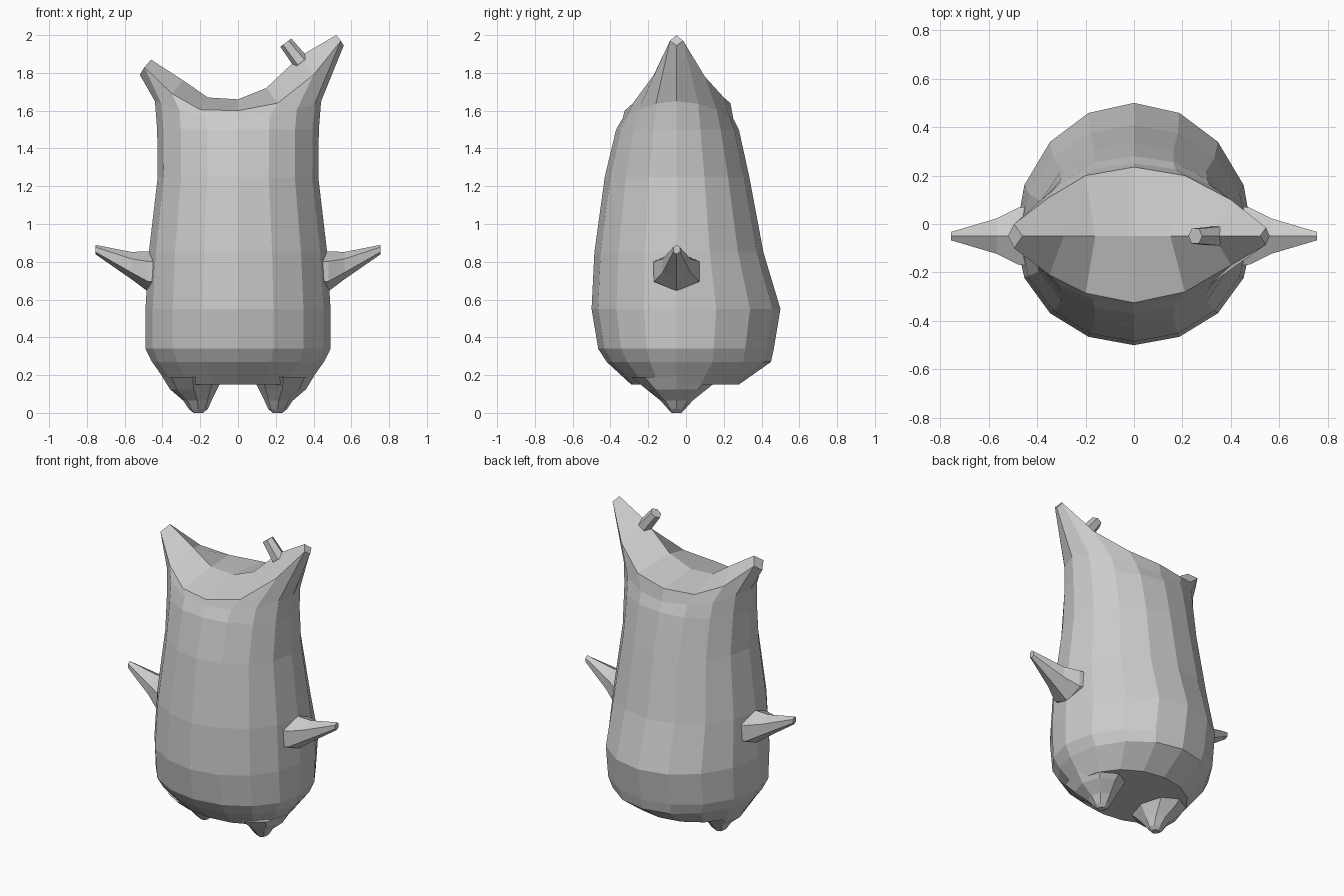
import bpy, bmesh
from math import cos, sin, pi
from mathutils import Vector

if "Cube" in bpy.data.objects:
    bpy.data.objects.remove(bpy.data.objects["Cube"])

YC = -0.05  # depth of the side axis


def finish(name, bm):
    bmesh.ops.recalc_face_normals(bm, faces=bm.faces)
    me = bpy.data.meshes.new(name)
    bm.to_mesh(me)
    bm.free()
    ob = bpy.data.objects.new(name, me)
    bpy.context.collection.objects.link(ob)
    return ob


def bridge(bm, a, b):
    n = len(a)
    for i in range(n):
        k = (i + 1) % n
        bm.faces.new((a[i], a[k], b[k], b[i]))


def loft(name, rings):
    bm = bmesh.new()
    vs = [[bm.verts.new(p) for p in r] for r in rings]
    for a, b in zip(vs, vs[1:]):
        bridge(bm, a, b)
    bm.faces.new(vs[0])
    bm.faces.new(vs[-1])
    return finish(name, bm)


# Body: 16-sided rings (z, half width, front y, back y)
N = 16
bm = bmesh.new()
rings = []


def body_ring(z, rx, yf, yb, lift=0.0):
    out = []
    for j in range(N):
        c, s = cos(2 * pi * j / N), sin(2 * pi * j / N)
        ry = (yb - YC) if s > 0 else (YC - yf)
        out.append(bm.verts.new((rx * c, YC + ry * s, z + lift * c * c)))
    rings.append(out)


for r in [(.15, .37, -.29, .28), (.27, .455, -.42, .45), (.34, .49, -.465, .465),
          (.55, .49, -.50, .50), (.85, .472, -.485, .41), (1.25, .425, -.43, .335),
          (1.5, .428, -.37, .28)]:
    body_ring(*r)
body_ring(1.56, .44, -.335, .25, .09)

# Rim and saddle top, right ear to left ear:
# (rim x, front y, front z, back y, back z, ridge x, ridge z)
cols = [(.545, -.085, 1.97, -.015, 1.97, .52, 2.0),
        (.40, -.17, 1.79, .10, 1.78, .33, 1.89),
        (.21, -.28, 1.64, .20, 1.67, .15, 1.72),
        (0, -.325, 1.60, .235, 1.64, 0, 1.66),
        (-.20, -.285, 1.605, .20, 1.64, -.16, 1.67),
        (-.35, -.21, 1.69, .11, 1.70, -.29, 1.76),
        (-.495, -.10, 1.83, 0, 1.83, -.46, 1.87)]
rim = [None] * N
rim[0] = bm.verts.new((.56, YC, 1.945))
rim[8] = bm.verts.new((-.52, YC, 1.79))
ridge = []
for j, (x, yf, zf, yb, zb, xr, zr) in enumerate(cols, 1):
    rim[j] = bm.verts.new((x, yb, zb))
    rim[N - j] = bm.verts.new((x, yf, zf))
    ridge.append(bm.verts.new((xr, YC, zr)))
rings.append(rim)
for a, b in zip(rings, rings[1:]):
    bridge(bm, a, b)
bm.faces.new(rings[0])
for j in range(1, 7):
    a, b = ridge[j - 1], ridge[j]
    bm.faces.new((rim[j], rim[j + 1], b, a))
    bm.faces.new((rim[N - j], a, b, rim[N - j - 1]))
bm.faces.new((rim[0], rim[1], ridge[0], rim[15]))   # ear tips
bm.faces.new((rim[8], rim[9], ridge[6], rim[7]))
finish("body", bm)

# Arms: tapered 6-sided spikes (x, z, half depth, half height)
arm = [(.42, .745, .145, .11), (.48, .75, .135, .105),
       (.565, .78, .085, .072), (.755, .865, .02, .025)]
# Feet: blunt 8-sided cones (centre x, z, x radius, y radius)
foot = [(.24, .19, .16, .24), (.235, .125, .125, .16),
        (.215, .065, .075, .085), (.21, .02, .05, .045), (.21, 0, .025, .025)]
for side, s in (("right", 1), ("left", -1)):
    loft(side + "_arm", [[(s * x, YC + ry * cos(i * pi / 3 + pi / 6), z + rz * sin(i * pi / 3 + pi / 6))
                          for i in range(6)] for x, z, ry, rz in arm])
    loft(side + "_foot", [[(s * (x + rx * cos(i * pi / 4)), YC + ry * sin(i * pi / 4), z)
                           for i in range(8)] for x, z, rx, ry in foot])

# Small six-sided nub on the right ear
axis = Vector((-.6, 0, .8))
u = Vector((.8, 0, .6))
v = Vector((0, 1, 0))
loft("ear_nub", [[Vector(c) + r * (u * cos(i * pi / 3) + v * sin(i * pi / 3)) for i in range(6)]
                 for c, r in (((.335, YC, 1.855), .045), ((.253, YC, 1.96), .036))])
